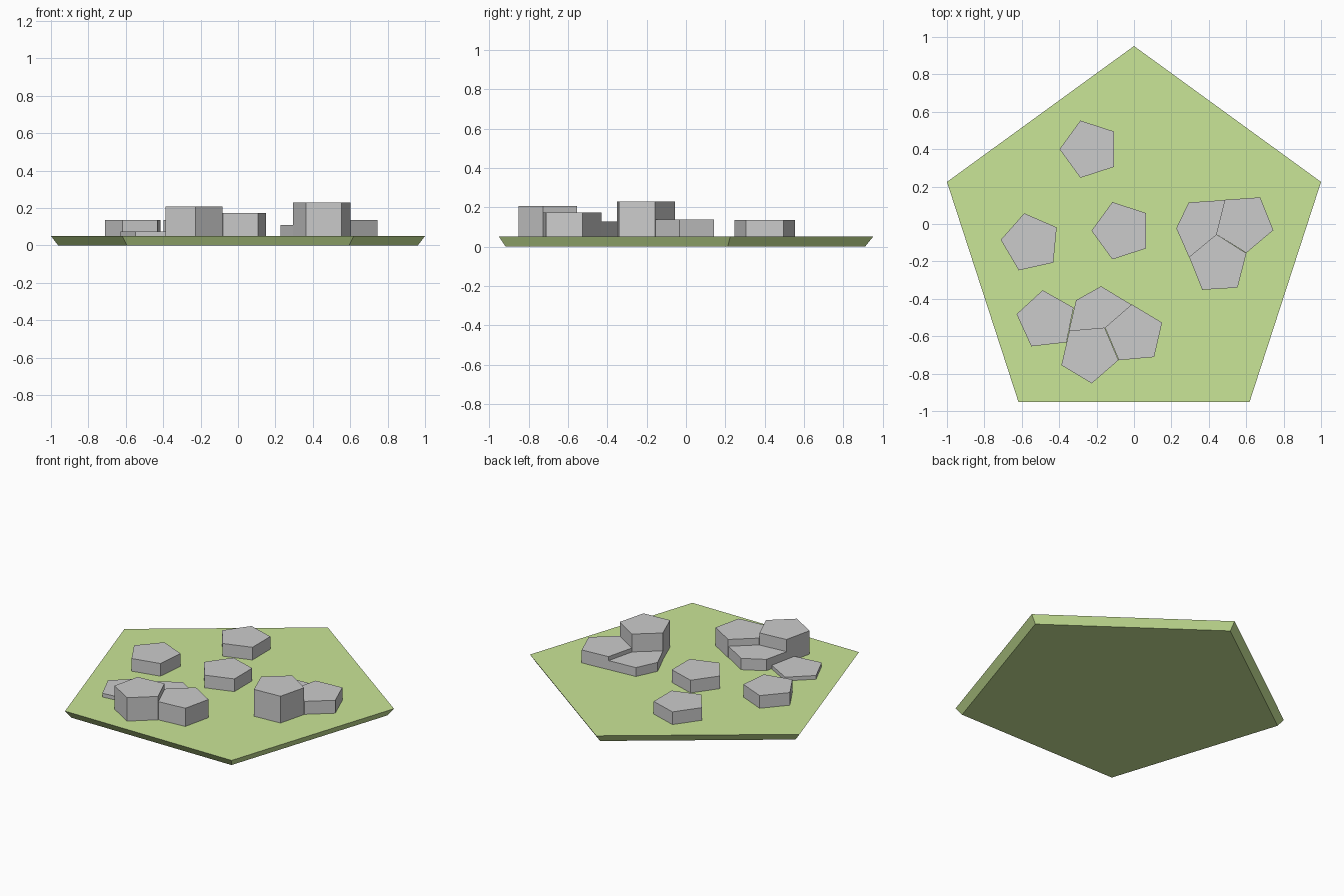
import bpy, bmesh
from math import cos, sin, radians

if "Cube" in bpy.data.objects:
    bpy.data.objects.remove(bpy.data.objects["Cube"])


def pentagon(cx, cy, radius, angle):
    """Corners of a regular pentagon with one corner at the given angle."""
    return [(cx + radius * cos(radians(angle + 72 * k)),
             cy + radius * sin(radians(angle + 72 * k))) for k in range(5)]


def prism(name, lower, upper, z0, z1):
    """Solid between two counter-clockwise outlines."""
    bm = bmesh.new()
    lo = [bm.verts.new((x, y, z0)) for x, y in lower]
    hi = [bm.verts.new((x, y, z1)) for x, y in upper]
    n = len(lo)
    bm.faces.new(lo[::-1])
    bm.faces.new(hi)
    for i in range(n):
        j = (i + 1) % n
        bm.faces.new((lo[i], lo[j], hi[j], hi[i]))
    bmesh.ops.recalc_face_normals(bm, faces=bm.faces)
    mesh = bpy.data.meshes.new(name)
    bm.to_mesh(mesh)
    bm.free()
    obj = bpy.data.objects.new(name, mesh)
    bpy.context.collection.objects.link(obj)
    return obj


GROUND = 0.05
R = 0.161

# Grass tile, tapering towards its underside
grass = bpy.data.materials.new("grass")
grass.diffuse_color = (0.59, 0.79, 0.31, 1)
grass.use_nodes = True
grass.node_tree.nodes["Principled BSDF"].inputs["Base Color"].default_value = grass.diffuse_color
tile = prism("grass_tile", pentagon(0, -0.1, 1.011, 90),
             pentagon(0, -0.1, 1.0515, 90), 0, GROUND)
tile.data.materials.append(grass)

# Regular pentagonal stones: name, centre x, centre y, corner angle, top height
stones = [
    ("stone_back", -0.237, 0.400, 180, 0.135),
    ("stone_left", -0.552, -0.100, 174.5, 0.135),
    ("stone_middle", -0.066, -0.036, 180, 0.135),
    ("stone_low_left", -0.470, -0.514, 168.5, 0.075),
    ("front_cluster_tall", -0.240, -0.692, -85, 0.207),
    ("front_cluster_medium", 0.002, -0.590, 95, 0.172),
    ("right_cluster_tall", 0.451, -0.216, 93.5, 0.23),
    ("right_cluster_medium", 0.589, 0.006, 202, 0.137),
]
for name, x, y, angle, top in stones:
    outline = pentagon(x, y, R, angle)
    prism(name, outline, outline, GROUND, top)

# Low irregular stones that fill the gap in each cluster
fillers = [
    ("front_cluster_low", 0.126,
     [(-0.348, -0.573), (-0.155, -0.557), (-0.011, -0.433),
      (-0.176, -0.333), (-0.310, -0.408)]),
    ("right_cluster_low", 0.11,
     [(0.294, -0.177), (0.443, -0.06), (0.485, 0.128),
      (0.292, 0.115), (0.226, -0.023)]),
]
for name, top, outline in fillers:
    prism(name, outline, outline, GROUND, top)
